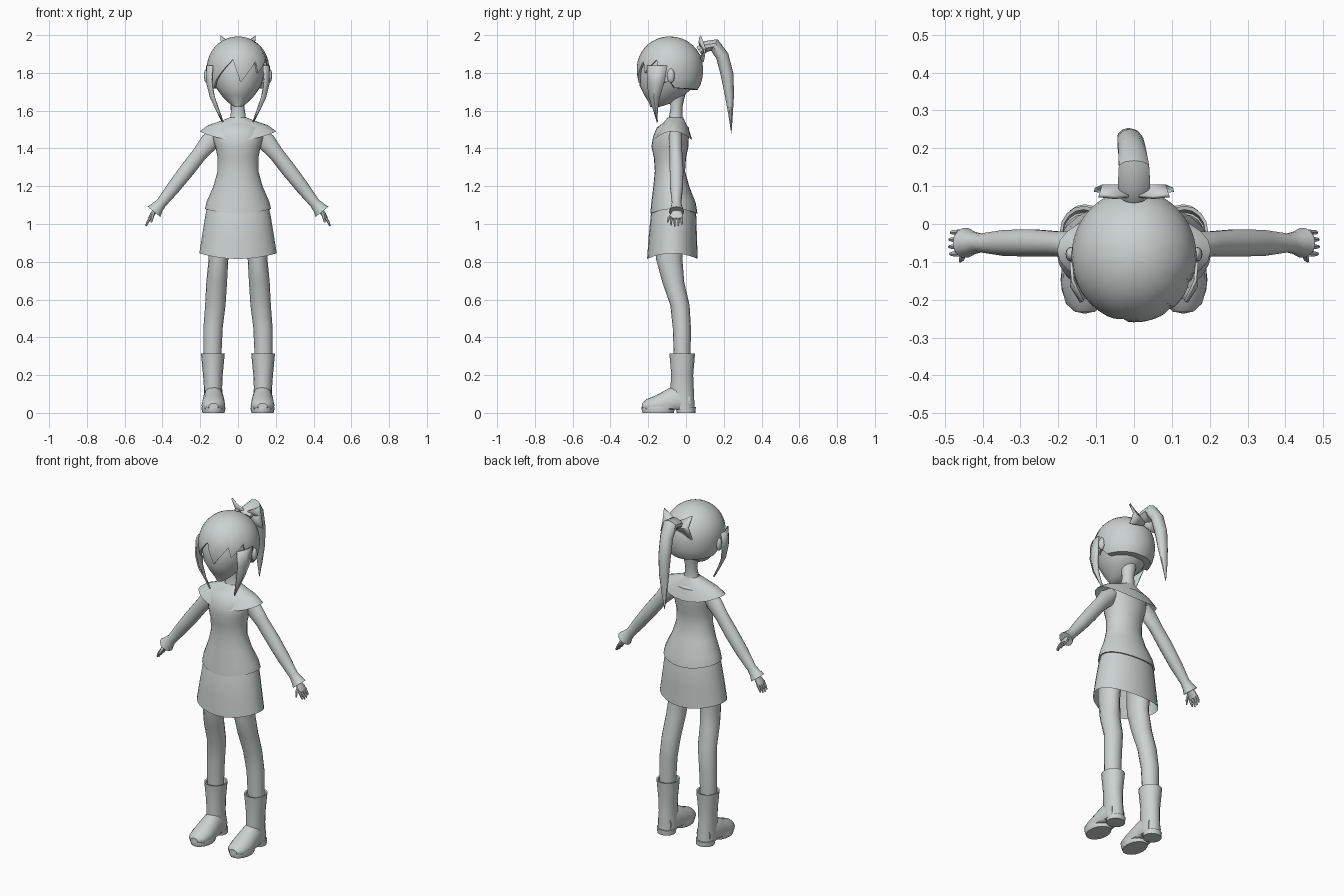
import bpy, bmesh, math
from mathutils import Vector

grey = bpy.data.materials.new("pale_grey")
grey.diffuse_color = (0.6, 0.645, 0.635, 1)


def finish(name, bm, mirror=False, thick=0, angle=40):
    """Turn a bmesh into a smooth-shaded object, optionally mirrored in x."""
    bmesh.ops.remove_doubles(bm, verts=bm.verts, dist=1e-5)
    bmesh.ops.recalc_face_normals(bm, faces=bm.faces)
    me = bpy.data.meshes.new(name)
    bm.to_mesh(me)
    bm.free()
    for p in me.polygons:
        p.use_smooth = True
    me.set_sharp_from_angle(angle=math.radians(angle))
    me.materials.append(grey)
    ob = bpy.data.objects.new(name, me)
    bpy.context.collection.objects.link(ob)
    if thick:
        m = ob.modifiers.new("thickness", 'SOLIDIFY')
        m.thickness, m.offset = thick, 0
    if mirror:
        m = ob.modifiers.new("mirror", 'MIRROR')
        m.use_clip = False
        m.use_mirror_merge = False
    return ob


def bridge(bm, rows, closed=True):
    n = len(rows[0])
    for r0, r1 in zip(rows, rows[1:]):
        for i in range(n if closed else n - 1):
            j = (i + 1) % n
            bm.faces.new((r0[i], r0[j], r1[j], r1[i]))


def loft(name, rings, n=16, v=(0, 1, 0), t=None, cap=True, mirror=False, floor=None):
    """Elliptical rings (x, y, z, half width, half depth along v, sag front/back)."""
    bm = bmesh.new()
    v = Vector(v)
    c = [Vector(r[:3]) for r in rings]
    rows = []
    for k, r in enumerate(rings):
        d = Vector(t) if t else c[min(k + 1, len(c) - 1)] - c[max(k - 1, 0)]
        u = d.cross(v).normalized()
        sag = r[5] if len(r) > 5 else 0
        row = []
        for i in range(n):
            a = 2 * math.pi * i / n
            p = c[k] + u * r[3] * math.cos(a) + v * r[4] * math.sin(a)
            p.z -= sag * math.sin(a) ** 2
            if floor is not None:
                p.z = max(p.z, floor)
            row.append(bm.verts.new(p))
        rows.append(row)
    bridge(bm, rows)
    if cap:
        bm.faces.new(rows[0])
        bm.faces.new(rows[-1])
    return finish(name, bm, mirror)


UP = (0, 0, 1)

# Face and neck
loft("face", [(0, -.165, 1.62, .02, .025), (0, -.135, 1.64, .048, .06),
              (0, -.115, 1.68, .087, .105), (0, -.1, 1.73, .122, .145),
              (0, -.085, 1.82, .15, .16), (0, -.085, 1.9, .122, .132)], 24, t=UP)
loft("neck", [(0, -.055, 1.5, .06, .05), (0, -.055, 1.56, .042, .036),
              (0, -.05, 1.62, .034, .031), (0, -.05, 1.7, .045, .05)], t=UP)

# Hair cap with a zigzag fringe: (azimuth from the front, height of lower edge)
edge = [(-180, 1.71), (-100, 1.72), (-88, 1.76), (-75, 1.74), (-60, 1.72), (-10, 1.87), (5, 1.75),
        (35, 1.86), (40, 1.80), (65, 1.87), (75, 1.74), (88, 1.76), (100, 1.72), (180, 1.71)]


def edge_z(az):
    for (a0, z0), (a1, z1) in zip(edge, edge[1:]):
        if a0 <= az <= a1:
            return z0 + (z1 - z0) * (az - a0) / (a1 - a0)


bm = bmesh.new()
rows = [[] for _ in range(14)]
for az in range(-180, 180, 5):
    a = math.radians(az)
    limit = math.acos((edge_z(az) - 1.825) / .168)
    for k in range(14):
        th = limit * min(k, 12) / 12
        q = math.cos(th)
        r = math.sin(th) if q > 0 else (1 - abs(q) ** 2.6) ** (1 / 2.6)
        if k == 13:                      # rim tucked inwards
            r *= .93 if abs(az) < 95 else .45
        rows[k].append(bm.verts.new((.165 * r * math.sin(a),
                                     -.085 - .175 * r * math.cos(a), 1.825 + .168 * q)))
bridge(bm, rows)
finish("hair_cap", bm)


def plate(name, rows_co, thick):
    """Thin mirrored sheet through rows of points."""
    bm = bmesh.new()
    bridge(bm, [[bm.verts.new(p) for p in r] for r in rows_co], closed=False)
    return finish(name, bm, True, thick)


# Side locks framing the face
plate("side_lock", [[(.135, -.205, 1.84), (.162, -.15, 1.84), (.166, -.1, 1.84)],
                    [(.14, -.205, 1.75), (.165, -.165, 1.75), (.16, -.115, 1.75)],
                    [(.125, -.195, 1.67), (.145, -.17, 1.67), (.14, -.14, 1.67)],
                    [(.1, -.17, 1.6), (.112, -.16, 1.6), (.11, -.15, 1.6)],
                    [(.079, -.152, 1.54), (.08, -.151, 1.54), (.081, -.15, 1.54)]], .008)

# Ears
bm = bmesh.new()
bmesh.ops.create_uvsphere(bm, u_segments=12, v_segments=8, radius=1)
for w in bm.verts:
    w.co = Vector((.165 + .016 * w.co.x, -.08 + .02 * w.co.y, 1.785 + .038 * w.co.z))
finish("ear", bm, True)

# Hair bow and ponytail
plate("hair_bow", [[(0, .075, 1.94), (0, .1, 1.915), (0, .08, 1.89)],
                   [(.05, .07, 1.965), (.05, .1, 1.92), (.05, .08, 1.875)],
                   [(.093, .075, 1.995), (.085, .1, 1.93), (.105, .09, 1.86)]], .01)
loft("ponytail", [(0, .07, 1.915, .025, .035), (0, .105, 1.94, .03, .045),
                  (0, .15, 1.948, .035, .042), (-.005, .192, 1.89, .034, .038),
                  (-.01, .218, 1.79, .034, .036), (-.014, .23, 1.68, .024, .03),
                  (-.02, .236, 1.58, .012, .018), (-.025, .24, 1.48, .001, .002)], 10, v=(1, 0, 0))

# Top, wide collar and skirt
loft("top", [(0, -.06, 1.55, .06, .04), (0, -.07, 1.51, .13, .085), (0, -.08, 1.46, .135, .095),
             (0, -.085, 1.41, .12, .098), (0, -.085, 1.35, .108, .085),
             (0, -.085, 1.28, .108, .08), (0, -.078, 1.2, .13, .095),
             (0, -.066, 1.12, .165, .118, .01), (0, -.064, 1.08, .175, .125, .025),
             (0, -.064, 1.082, .16, .11, .025)], 24, t=UP)
loft("collar", [(0, -.055, 1.565, .042, .04), (0, -.06, 1.548, .085, .055, .005),
                (0, -.065, 1.522, .16, .08, .02), (0, -.07, 1.49, .203, .103, .046)],
     24, t=UP, cap=False)
loft("skirt", [(0, -.064, 1.1, .16, .105), (0, -.066, 1.05, .172, .12),
               (0, -.07, .94, .19, .128, .01), (0, -.072, .845, .205, .134, .03)],
     24, t=UP, cap=False)

# Sleeved arm with a flared cuff
loft("arm", [(.115, -.055, 1.475, .035, .035), (.15, -.055, 1.435, .05, .036),
             (.2, -.053, 1.375, .04, .034), (.27, -.05, 1.285, .04, .037),
             (.34, -.05, 1.195, .036, .035), (.405, -.05, 1.112, .028, .025),
             (.425, -.05, 1.09, .033, .03), (.445, -.05, 1.065, .043, .04)], 14, mirror=True)

# Hand
loft("palm", [(.435, -.05, 1.075, .013, .022), (.455, -.05, 1.05, .012, .033),
              (.468, -.05, 1.028, .009, .033)], 10, mirror=True)
for i, (y, drop) in enumerate([(-.079, .006), (-.06, 0), (-.041, .002), (-.022, .01)]):
    loft(f"finger_{i + 1}", [(.463, y, 1.036, .007, .008), (.477, y, 1.012, .007, .007),
                             (.488 - drop / 2, y, .988 + drop, .004, .004)], 6, mirror=True)
loft("thumb", [(.448, -.07, 1.055, .009, .009), (.454, -.09, 1.035, .008, .008),
               (.459, -.098, 1.008, .004, .004)], 6, t=(.2, 0, -1), mirror=True)

# Legs
loft("leg", [(.1, -.08, 1.0, .06, .08), (.103, -.09, .82, .052, .07), (.113, -.067, .69, .055, .058),
             (.12, -.032, .57, .054, .051), (.132, -.022, .45, .051, .048),
             (.136, -.02, .28, .047, .044)], t=UP, mirror=True)

# Boots: shaft, foot, sole and heel
loft("boot_shaft", [(.135, -.02, .25, .05, .05), (.133, -.02, .312, .055, .058),
                    (.133, -.02, .314, .063, .068), (.133, -.02, .2, .052, .058),
                    (.132, -.021, .13, .048, .062), (.13, -.018, .06, .052, .062),
                    (.13, -.012, .02, .052, .058)], t=UP, mirror=True)
loft("boot_foot", [(.13, .02, .06, .045, .06), (.13, -.05, .06, .055, .092),
                   (.13, -.1, .05, .06, .075), (.13, -.16, .04, .063, .052),
                   (.13, -.21, .035, .05, .037), (.13, -.233, .035, .025, .016)],
     v=UP, t=(0, 1, 0), floor=.018, mirror=True)
loft("boot_sole", [(.13, -.147, 0, .058, .082), (.13, -.147, .025, .064, .09),
                   (.13, -.147, .036, .06, .086)], 20, t=UP, mirror=True)
loft("boot_heel", [(.13, 0, 0, .052, .05), (.13, 0, .03, .054, .052)], t=UP, mirror=True)
